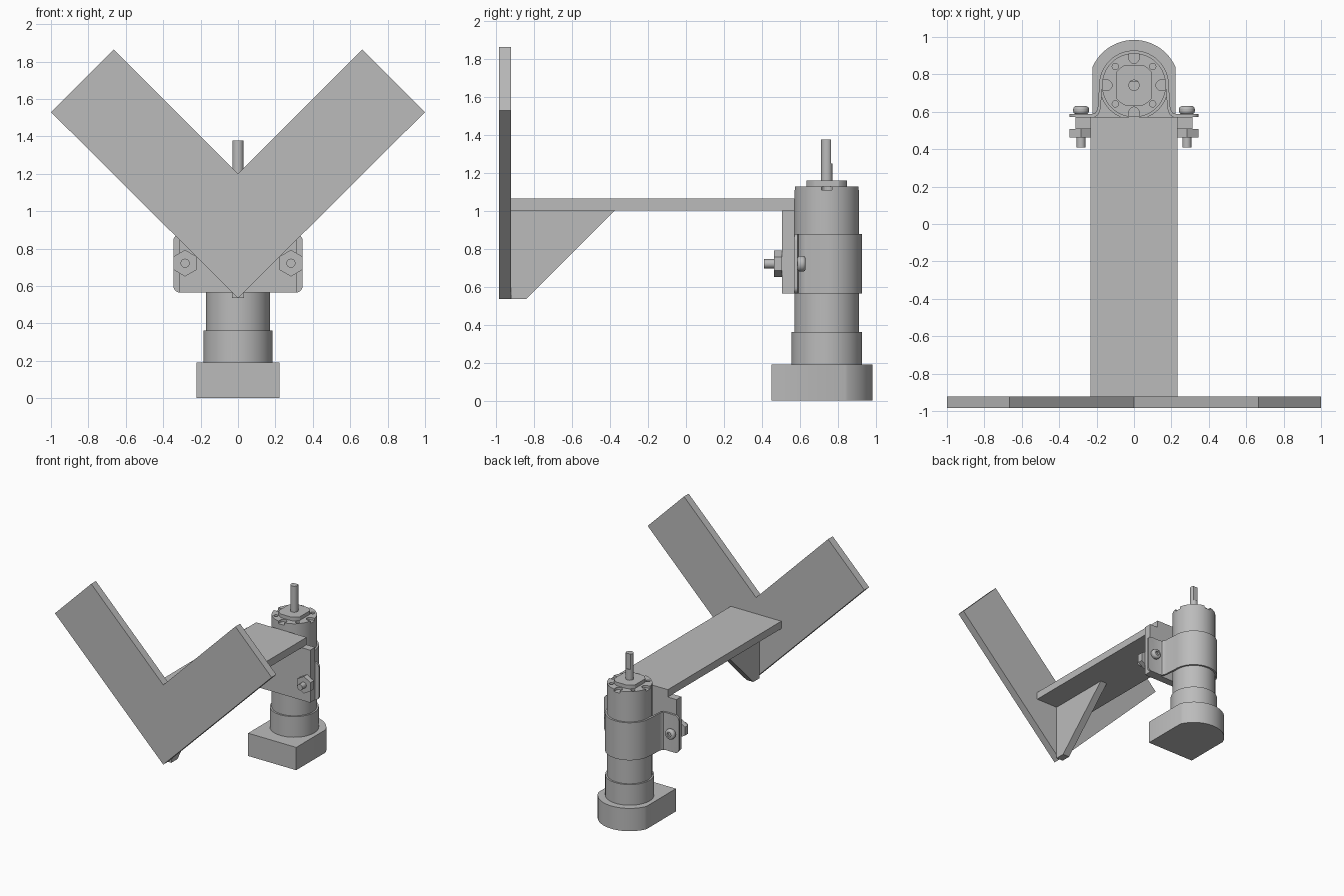
import bpy, bmesh
from math import sin, cos, pi
from mathutils import Vector

old = bpy.data.objects.get("Cube")
if old:
    bpy.data.objects.remove(old, do_unlink=True)

grey = bpy.data.materials.new("plain_grey")
grey.use_nodes = True
GREY = (0.5, 0.5, 0.5, 1)
grey.diffuse_color = GREY
grey.node_tree.nodes["Principled BSDF"].inputs["Base Color"].default_value = GREY

MOTOR_Y = 0.742
PLACE = {
    "x": lambda u, v, w: Vector((w, u, v)),   # profile in y, z
    "y": lambda u, v, w: Vector((u, w, v)),   # profile in x, z
    "z": lambda u, v, w: Vector((u, v, w)),   # profile in x, y
}


def arc(cx, cy, r, start, end, n):
    """Points along an arc, angles in half turns."""
    return [(cx + r * cos(pi * (start + (end - start) * i / n)),
             cy + r * sin(pi * (start + (end - start) * i / n))) for i in range(n + 1)]


def circle(cx, cy, r, n=64, turn=0.0):
    return arc(cx, cy, r, turn, turn + 2, n)[:-1]


def prisms(name, profiles, axis, low, high):
    """Extrude closed profiles along an axis into one object."""
    bm = bmesh.new()
    for pts in profiles:
        ends = [[bm.verts.new(PLACE[axis](u, v, w)) for u, v in pts] for w in (low, high)]
        bm.faces.new(ends[0])
        bm.faces.new(ends[1])
        for i in range(len(pts)):
            j = (i + 1) % len(pts)
            bm.faces.new((ends[0][i], ends[0][j], ends[1][j], ends[1][i]))
    bmesh.ops.recalc_face_normals(bm, faces=bm.faces)
    mesh = bpy.data.meshes.new(name)
    bm.to_mesh(mesh)
    bm.free()
    mesh.materials.append(grey)
    obj = bpy.data.objects.new(name, mesh)
    bpy.context.collection.objects.link(obj)
    parts.append(obj)
    return obj


def prism(name, pts, axis, low, high):
    return prisms(name, [pts], axis, low, high)


def rect(u0, u1, v0, v1):
    return [(u0, v0), (u1, v0), (u1, v1), (u0, v1)]


def cut(obj, cutter):
    mod = obj.modifiers.new("cut", "BOOLEAN")
    mod.operation = "DIFFERENCE"
    mod.solver = "EXACT"
    mod.object = cutter
    cutter.hide_render = True
    cutter.display_type = "WIRE"
    parts.remove(cutter)
    cutters.append(cutter)


parts, cutters = [], []

# V-shaped front plate
prism("v_plate", [(0, 0.535), (1, 1.53), (0.665, 1.865), (0, 1.2),
                  (-0.665, 1.865), (-1, 1.53)], "y", -0.985, -0.923)

# Arm, gusset and mounting plate
prism("arm", rect(-0.233, 0.233, -0.923, 0.572), "z", 1.003, 1.065)
prism("gusset", [(-0.923, 1.003), (-0.375, 1.003), (-0.842, 0.535), (-0.923, 0.535)],
      "x", -0.031, 0.031)
prism("mounting_plate", rect(-0.312, 0.312, 0.565, 1.003), "y", 0.507, 0.572)

# Motor housing with rounded back
prism("motor_base", [(-0.222, 0.45), (0.222, 0.45)]
      + arc(0, MOTOR_Y, 0.242, 0.13, 0.87, 32), "z", 0, 0.19)
prism("motor_lower_ring", circle(0, MOTOR_Y, 0.185), "z", 0.19, 0.362)
body = prism("motor_body", circle(0, MOTOR_Y, 0.171), "z", 0.362, 1.13)

# Notches and screw holes in the motor face
recesses = []
for k in range(4):
    a = pi * k / 2
    slot = arc(0.145, 0, 0.028, 0.5, 1.5, 10) + [(0.2, -0.028), (0.2, 0.028)]
    recesses.append([(u * cos(a) - v * sin(a), MOTOR_Y + u * sin(a) + v * cos(a))
                     for u, v in slot])
    b = a + pi / 4
    recesses.append(circle(0.141 * cos(b), MOTOR_Y + 0.141 * sin(b), 0.017, 16))
cut(body, prisms("face_recess_cutter", recesses, "z", 1.11, 1.2))

# Flatted boss and output shaft with a flat near the tip
boss = [(max(-0.097, min(0.097, x)), max(MOTOR_Y - 0.108, min(MOTOR_Y + 0.108, y)))
        for x, y in circle(0, MOTOR_Y, 0.118)]
prism("shaft_boss", boss, "z", 1.125, 1.16)
prism("shaft_root", circle(0, MOTOR_Y, 0.03, 32), "z", 1.15, 1.25)
prism("shaft_tip", arc(0, MOTOR_Y, 0.03, 0.75, 2.25, 28), "z", 1.25, 1.377)

# Clamp band: half profile mirrored, flaring into side tabs
outer = [(0.345, 0.572), (0.345, 0.588), (0.225, 0.588), (0.207, 0.594),
         (0.197, 0.61), (0.193, 0.63)] + arc(0, MOTOR_Y, 0.186, 0, 0.5, 20)
inner = arc(0, MOTOR_Y, 0.169, 0.5, 0, 20) + [(0.178, 0.625), (0.183, 0.6),
                                              (0.195, 0.58), (0.21, 0.572)]


def flip(pts):
    return [(-x, y) for x, y in reversed(pts)]


clamp = prism("clamp_band", outer + flip(outer)[1:] + flip(inner) + inner[1:],
              "z", 0.565, 0.878)
bm = bmesh.new()
bm.from_mesh(clamp.data)
corners = [e for e in bm.edges if all(abs(v.co.x) > 0.34 for v in e.verts)
           and abs(e.verts[0].co.z - e.verts[1].co.z) < 0.01]
bmesh.ops.bevel(bm, geom=corners, offset=0.035, segments=6, profile=0.5, affect="EDGES")
bm.to_mesh(clamp.data)
bm.free()

# Clamp bolts, one on each side
for side, x in (("left", 0.283), ("right", -0.283)):
    z = 0.722
    prism(side + "_bolt_shank", circle(x, z, 0.024, 32), "y", 0.41, 0.6)
    prism(side + "_nut", circle(x, z, 0.071, 6, 0.5), "y", 0.463, 0.507)
    head = prism(side + "_bolt_head", circle(x, z, 0.042, 40), "y", 0.588, 0.63)
    dome = head.modifiers.new("dome", "BEVEL")
    dome.width = 0.015
    dome.segments = 4
    dome.limit_method = "ANGLE"
    cut(head, prism(side + "_socket_cutter", circle(x, z, 0.02, 6), "y", 0.612, 0.66))

# Smooth the curved walls, keep the edges sharp
bpy.ops.object.select_all(action="DESELECT")
for obj in parts:
    obj.select_set(True)
bpy.context.view_layer.objects.active = parts[0]
bpy.ops.object.shade_smooth_by_angle(angle=pi / 6)
bpy.ops.object.select_all(action="DESELECT")
for obj in cutters:
    obj.hide_set(True)
